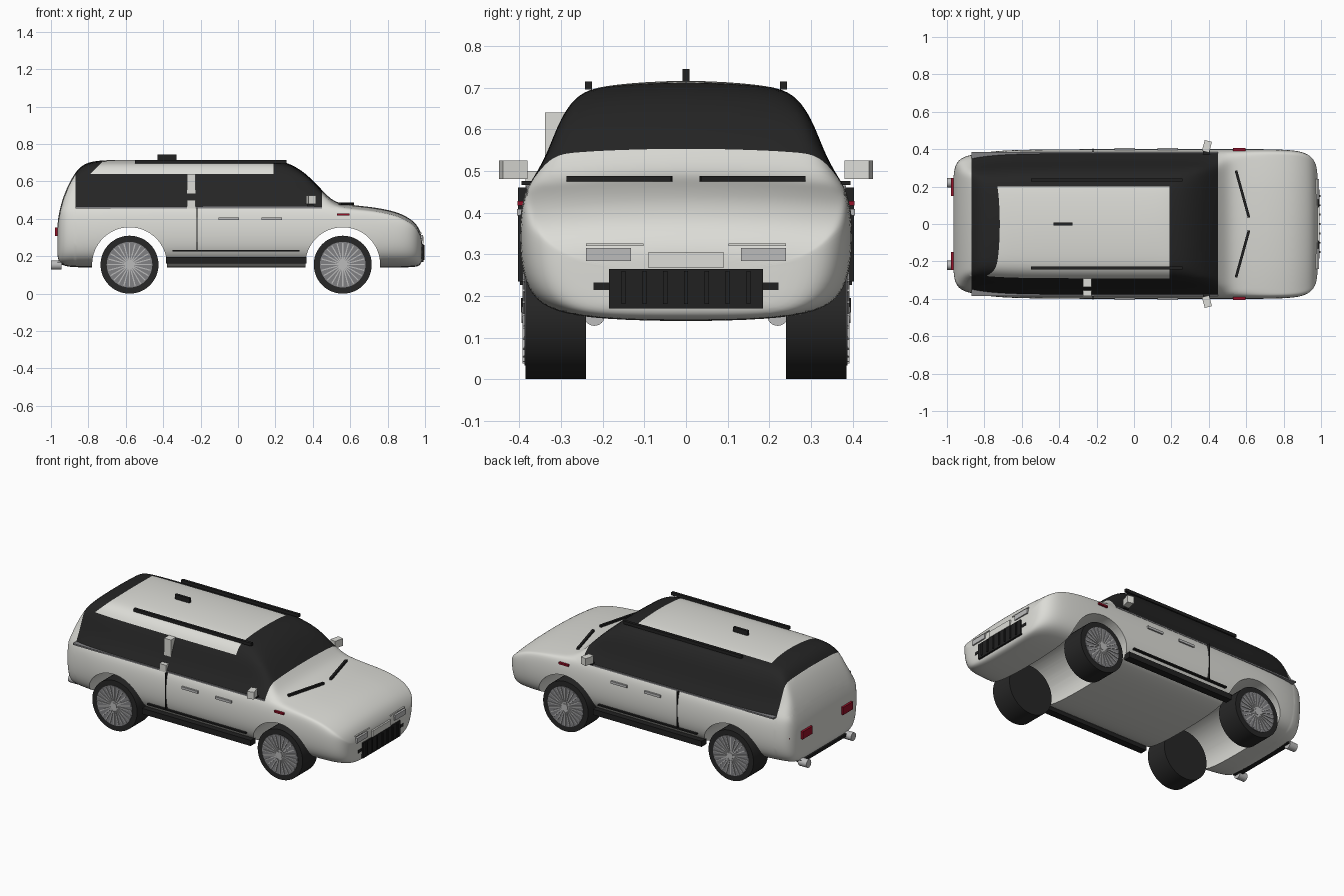
import bpy, bmesh, math
from mathutils import Vector, Matrix

old = bpy.data.objects.get("Cube")
if old:
    bpy.data.objects.remove(old)


def material(name, *rgb):
    m = bpy.data.materials.new(name)
    m.use_nodes = True
    m.diffuse_color = (*rgb, 1)
    m.node_tree.nodes["Principled BSDF"].inputs["Base Color"].default_value = (*rgb, 1)
    return m


WHITE = material("warm white paint", 0.72, 0.72, 0.68)
BLACK = material("black trim", 0.015, 0.015, 0.015)
GLASS = material("dark glass", 0.018, 0.018, 0.018)
RUBBER = material("tyre rubber", 0.02, 0.02, 0.02)
RED = material("red lamp", 0.3, 0.005, 0.02)
ALLOY = material("alloy grey", 0.22, 0.22, 0.23)
SILVER = material("light silver", 0.5, 0.5, 0.5)


def finish(name, bm, *mats):
    bmesh.ops.recalc_face_normals(bm, faces=bm.faces)
    mesh = bpy.data.meshes.new(name)
    bm.to_mesh(mesh)
    bm.free()
    ob = bpy.data.objects.new(name, mesh)
    bpy.context.collection.objects.link(ob)
    for m in mats:
        mesh.materials.append(m)
    return ob


def select(ob):
    bpy.ops.object.select_all(action="DESELECT")
    ob.select_set(True)
    bpy.context.view_layer.objects.active = ob


def smooth(ob, degrees=40):
    select(ob)
    bpy.ops.object.shade_smooth_by_angle(angle=math.radians(degrees))


def box(name, mat, x, y, z, turn=0):
    """Box from (low, high) ranges, turned about z through its centre."""
    bm = bmesh.new()
    bmesh.ops.create_cube(bm, size=1)
    size = [r[1] - r[0] for r in (x, y, z)]
    mid = Vector([sum(r) / 2 for r in (x, y, z)])
    bm.transform(Matrix.Translation(mid) @ Matrix.Rotation(turn, 4, "Z") @ Matrix.Diagonal((*size, 1)))
    return finish(name, bm, mat)


def side_boxes(name, mat, x, y, z, turn=0):
    for side, s in (("left", 1), ("right", -1)):
        box(side + "_" + name, mat, x, sorted((s * y[0], s * y[1])), z, s * turn)


def cylinder(name, mat, centre, radius, depth, axis="Y", sides=48):
    bm = bmesh.new()
    bmesh.ops.create_cone(bm, cap_ends=True, segments=sides, radius1=radius, radius2=radius, depth=depth)
    bm.transform(Matrix.Translation(centre) @ Matrix.Rotation(math.pi / 2, 4, "X" if axis == "Y" else "Y"))
    ob = finish(name, bm, mat)
    smooth(ob)
    return ob


# Body: half section (y, z) lofted through stations (x, width, bottom, top)
SECTION = [(0, .138), (.2, .143), (.32, .16), (.375, .2), (.398, .27), (.402, .36), (.392, .44),
           (.372, .475), (.338, .53), (.312, .6), (.287, .65), (.25, .692), (.18, .708), (0, .72)]
STATIONS = [(-.966, .5, .22, .33), (-.965, .7, .19, .39), (-.95, .82, .16, .47), (-.92, .89, .145, .56),
            (-.87, .925, .14, .655), (-.82, .95, .14, .70), (-.74, .975, .138, .717), (-.6, .995, .138, .73),
            (-.3, 1, .138, .73), (0, 1, .138, .73), (.16, 1, .138, .73), (.26, 1, .138, .708),
            (.36, 1, .138, .65), (.45, 1, .138, .555), (.51, 1, .138, .49), (.6, 1, .138, .476),
            (.72, 1, .138, .465), (.84, .99, .138, .443), (.91, .96, .14, .41), (.955, .89, .143, .375),
            (.98, .77, .155, .325), (.984, .5, .19, .29)]
bm = bmesh.new()
rings = []
for x, w, low, top in STATIONS:
    half = [(y * w, min(max(z, low), top - .15 * y * y)) for y, z in SECTION]
    loop = half + [(-y, z) for y, z in half[-2:0:-1]]
    rings.append([bm.verts.new((x, y, z)) for y, z in loop])
for a, b in zip(rings, rings[1:]):
    for i in range(len(a)):
        j = (i + 1) % len(a)
        bm.faces.new((a[i], a[j], b[j], b[i]))
bm.faces.new(rings[0])
bm.faces.new(rings[-1])
body = finish("body_shell", bm, WHITE, GLASS)
select(body)
body.modifiers.new("round", "SUBSURF").levels = 2
bpy.ops.object.modifier_apply(modifier="round")

# Glazing: cut clean edges, then colour the faces between them
BELT, FRONT, BACK, ROOF_FRONT, SLOPE = .462, .45, -.87, .19, -1.43
bm = bmesh.new()
bm.from_mesh(body.data)
for point, normal in (((0, 0, BELT), (0, 0, 1)), ((FRONT, 0, 0), (1, 0, 0)), ((BACK, 0, 0), (1, 0, 0)),
                      ((ROOF_FRONT, 0, 0), (1, 0, 0)), ((SLOPE, 0, 0), (1, 0, -1)),
                      ((0, .2, 0), (0, 1, 0)), ((0, 0, .64), (0, 0, 1))):
    bmesh.ops.bisect_plane(bm, geom=bm.verts[:] + bm.edges[:] + bm.faces[:],
                           plane_co=point, plane_no=normal)
for f in bm.faces:
    c = f.calc_center_median()
    roof = c.x < ROOF_FRONT and c.x - c.z > SLOPE and c.y < .2 and (c.y > -.2 or c.z > .64)
    f.material_index = int(BACK < c.x < FRONT and c.z > BELT and not roof)
bm.to_mesh(body.data)
bm.free()

# Wheel arches, cut right through
AXLES = {"rear": -.58, "front": .56}
for x in AXLES.values():
    cutter = cylinder("arch_cutter", WHITE, (x, 0, .155), .2, 1.2, sides=64)
    cutter.hide_render = True
    select(body)
    cut = body.modifiers.new("arch", "BOOLEAN")
    cut.operation, cut.object, cut.solver = "DIFFERENCE", cutter, "EXACT"
    bpy.ops.object.modifier_apply(modifier="arch")
    bpy.data.objects.remove(cutter)
smooth(body, 45)

# Wheels
for end, x in AXLES.items():
    for side, s in (("left", 1), ("right", -1)):
        name = end + "_" + side
        cylinder(name + "_tyre", RUBBER, (x, s * .3125, .155), .155, .145)
        cylinder(name + "_rim", ALLOY, (x, s * .384, .155), .122, .008)
        cylinder(name + "_hub", SILVER, (x, s * .388, .155), .02, .014, sides=24)
        bm = bmesh.new()
        for i in range(24):
            spin = Matrix.Rotation(i * math.tau / 24, 4, "Y")
            place = Matrix.Translation((x, s * .388, .155)) @ spin @ Matrix.Translation((.067, 0, 0))
            bmesh.ops.create_cube(bm, size=1, matrix=place @ Matrix.Diagonal((.1, .008, .006, 1)))
        finish(name + "_spokes", bm, SILVER)

# Side trim
side_boxes("belt_strip", ALLOY, (-.87, .45), (.35, .384), (.456, .465))
side_boxes("running_board", BLACK, (-.385, .365), (.35, .396), (.16, .195))
side_boxes("sill_line", BLACK, (-.35, .33), (.37, .398), (.226, .234))
side_boxes("door_gap", BLACK, (-.222, -.216), (.38, .403), (.234, .46))
for name, x in (("rear", -.105), ("front", .125)):
    side_boxes(name + "_handle", SILVER, (x, x + .11), (.38, .406), (.393, .408))
side_boxes("side_marker", RED, (.53, .595), (.38, .405), (.417, .428))
side_boxes("mirror_stalk", BLACK, (.37, .405), (.36, .395), (.466, .476))
side_boxes("mirror", WHITE, (.37, .41), (.385, .445), (.48, .525), -.25)
box("door_pillar", WHITE, (-.273, -.226), (-.338, -.29), (.455, .64))
box("pillar_base", WHITE, (-.273, -.226), (-.385, -.3), (.455, .5))

# Roof rails, aerial and wipers
side_boxes("roof_rail", BLACK, (-.55, .26), (.226, .243), (.695, .714))
box("roof_aerial", BLACK, (-.43, -.33), (-.008, .008), (.705, .745))
side_boxes("wiper", BLACK, (.573, .587), (.03, .29), (.474, .488), .27)

# Nose
box("grille", BLACK, (.95, .992), (-.185, .185), (.17, .265))
for i in range(7):
    y = (i - 3) * .05
    box("grille_slat", BLACK, (.985, .998), (y - .005, y + .005), (.18, .26))
side_boxes("tow_loop", BLACK, (.96, .985), (.18, .222), (.214, .232))
side_boxes("headlamp", SILVER, (.95, .99), (.132, .24), (.284, .315))
side_boxes("lamp_brow", WHITE, (.93, .982), (.102, .24), (.32, .326))
box("number_plate", WHITE, (.96, .992), (-.09, .09), (.267, .305))

# Tail
side_boxes("tail_lamp", RED, (-.978, -.93), (.15, .247), (.308, .355))
side_boxes("rear_reflector", RED, (-.945, -.92), (.3, .33), (.33, .34))
box("bumper_strip", BLACK, (-.965, -.93), (-.24, .24), (.152, .17))
for side, s in (("left", 1), ("right", -1)):
    cylinder(side + "_exhaust", SILVER, (-.972, s * .22, .153), .025, .056, axis="X", sides=24)
